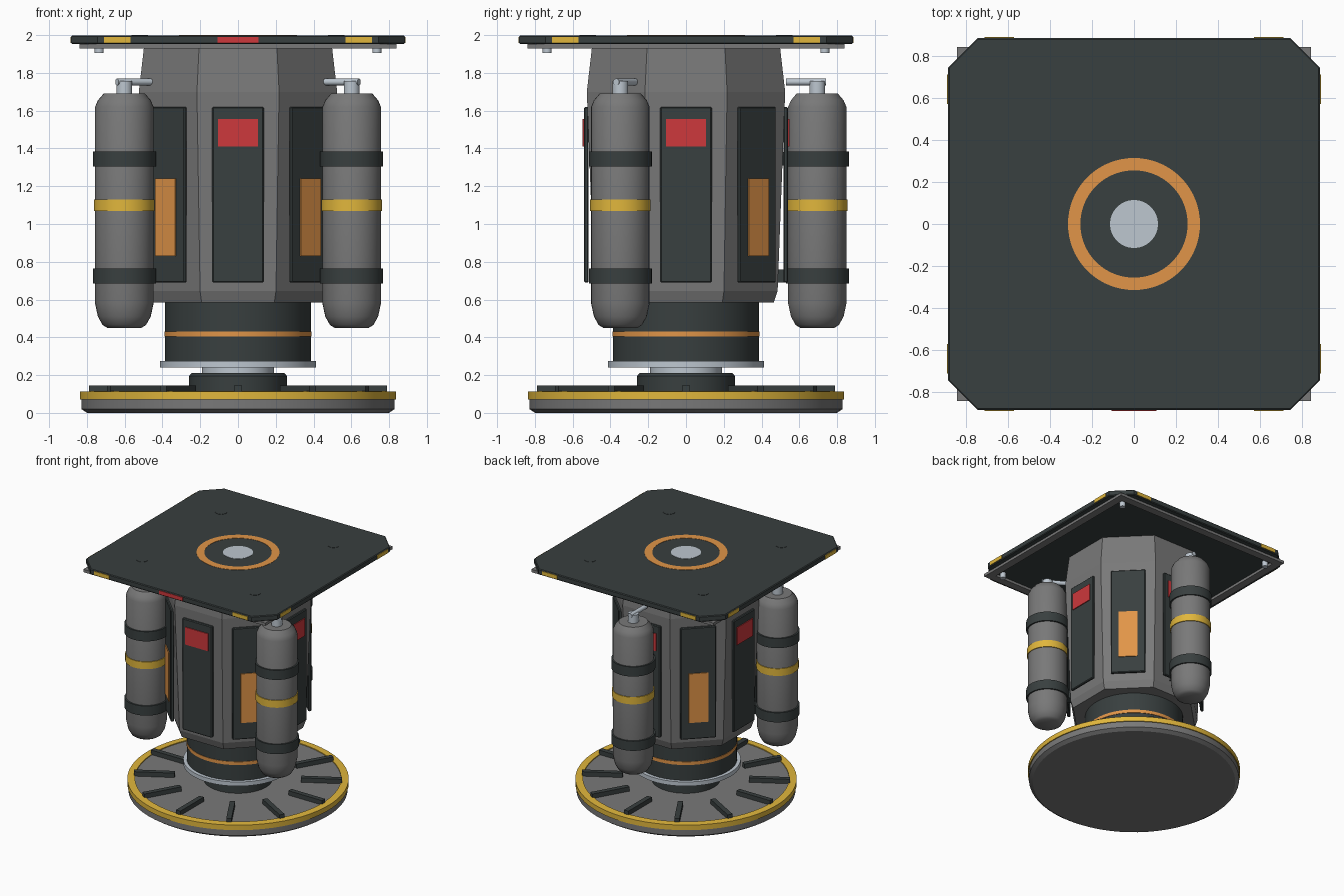
import bpy, bmesh, math
from mathutils import Matrix, Vector

cube = bpy.data.objects.get("Cube")
if cube:
    bpy.data.objects.remove(cube)


def material(name, color):
    m = bpy.data.materials.new(name)
    m.use_nodes = True
    m.diffuse_color = (*color, 1)
    m.node_tree.nodes["Principled BSDF"].inputs["Base Color"].default_value = (*color, 1)
    return m


GREY = material("mid grey", (0.19, 0.19, 0.19))
DARK = material("dark slate", (0.04, 0.05, 0.05))
ORANGE = material("orange", (0.75, 0.30, 0.065))
STEEL = material("pale steel", (0.51, 0.57, 0.63))
YELLOW = material("warning yellow", (0.75, 0.47, 0.045))
RED = material("signal red", (0.61, 0.04, 0.045))


def finish(name, bm, mat, matrix=None, smooth=True):
    bmesh.ops.recalc_face_normals(bm, faces=bm.faces)
    me = bpy.data.meshes.new(name)
    bm.to_mesh(me)
    bm.free()
    ob = bpy.data.objects.new(name, me)
    bpy.context.collection.objects.link(ob)
    me.materials.append(mat)
    if matrix:
        ob.matrix_world = matrix
    if smooth:
        bpy.ops.object.select_all(action='DESELECT')
        ob.select_set(True)
        bpy.context.view_layer.objects.active = ob
        bpy.ops.object.shade_smooth_by_angle(angle=math.radians(32))
    return ob


def lathe(name, profile, mat, matrix=None, sides=48, hollow=False, smooth=True):
    """Turn (radius, height) points about z; hollow closes the profile into a ring."""
    bm = bmesh.new()
    rows = []
    for r, z in profile:
        rows.append([bm.verts.new((r * math.cos(a), r * math.sin(a), z))
                     for a in (math.tau * (i + 0.5) / sides for i in range(sides))])
    pairs = list(zip(rows, rows[1:]))
    if hollow:
        pairs.append((rows[-1], rows[0]))
    else:
        bm.faces.new(rows[0])
        bm.faces.new(rows[-1])
    for a, b in pairs:
        for i in range(sides):
            j = (i + 1) % sides
            bm.faces.new((a[i], a[j], b[j], b[i]))
    return finish(name, bm, mat, matrix, smooth)


def disc(name, r, z0, z1, mat, matrix=None, sides=48):
    return lathe(name, [(r, z0), (r, z1)], mat, matrix, sides)


def ring(name, r0, r1, z0, z1, mat, matrix=None):
    return lathe(name, [(r0, z0), (r1, z0), (r1, z1), (r0, z1)], mat, matrix, hollow=True)


def box(name, lo, hi, mat, matrix=None, bevel=0):
    lo, hi = Vector(lo), Vector(hi)
    bm = bmesh.new()
    bmesh.ops.create_cube(bm, size=1)
    bmesh.ops.transform(bm, verts=bm.verts, matrix=Matrix.Translation((lo + hi) / 2)
                        @ Matrix.Diagonal((*(hi - lo), 1)))
    if bevel:
        bmesh.ops.bevel(bm, geom=bm.edges[:], offset=bevel, segments=1, affect='EDGES')
    return finish(name, bm, mat, matrix, smooth=False)


def turn(degrees):
    return Matrix.Rotation(math.radians(degrees), 4, 'Z')


# Round base with a yellow rim and radial fins
lathe("base_disc", [(0.80, 0), (0.83, 0.02), (0.83, 0.07), (0.82, 0.07), (0.79, 0.108)], GREY, sides=64)
lathe("base_rim", [(0.78, 0.07), (0.838, 0.07), (0.838, 0.112), (0.78, 0.115)],
      YELLOW, sides=64, hollow=True)
for i in range(12):
    box("base_fin", (0.48, -0.02, 0.10), (0.79, 0.02, 0.145), DARK, turn(30 * i))

# Hub and turning neck
lathe("hub", [(0.26, 0.10), (0.26, 0.195), (0.245, 0.212)], DARK)
disc("hub_shaft", 0.19, 0.20, 0.25, STEEL)
disc("neck_flange", 0.415, 0.24, 0.275, STEEL)
disc("neck", 0.387, 0.27, 0.60, DARK)
ring("neck_stripe", 0.38, 0.391, 0.405, 0.432, ORANGE)

# Eight-sided body, given by distance to its flat sides
to_corner = 1 / math.cos(math.pi / 8)
body = [(0.465, 0.585), (0.485, 0.645), (0.525, 1.70), (0.495, 1.96)]
lathe("body", [(r * to_corner, z) for r, z in body], GREY, sides=8, smooth=False)

# Upright panels on every side, alternately marked red and orange
for i in range(8):
    m = turn(45 * i)
    box("body_panel", (0.515, -0.137, 0.69), (0.54, 0.137, 1.62), DARK, m, bevel=0.006)
    if i % 2 == 0:
        box("red_plate", (0.538, -0.105, 1.41), (0.547, 0.105, 1.555), RED, m)
    else:
        box("orange_plate", (0.538, -0.075, 0.83), (0.547, 0.075, 1.24), ORANGE, m)

# Three gas tanks spaced around the body
tank_profile = [(0.09, 0.45), (0.115, 0.465), (0.14, 0.51), (0.155, 0.58),
                (0.155, 1.62), (0.14, 1.655), (0.11, 1.69)]
for angle in (90, 210, 330):
    spin = turn(angle)
    m = spin @ Matrix.Translation((0.695, 0, 0))
    lathe("tank", tank_profile, GREY, m, sides=32)
    for z in (0.685, 1.305):
        ring("tank_strap", 0.15, 0.167, z, z + 0.08, DARK, m)
        box("strap_mount", (0.46, -0.04, z + 0.005), (0.56, 0.04, z + 0.075), DARK, spin)
    ring("tank_stripe", 0.15, 0.161, 1.07, 1.13, YELLOW, m)
    disc("tank_valve", 0.042, 1.68, 1.758, STEEL, m, sides=24)
    along = spin @ Matrix.Translation((0, 0, 1.752)) @ Matrix.Rotation(math.pi / 2, 4, 'Y')
    disc("valve_pipe", 0.018, 0.53, 0.74, STEEL, along, sides=16)

# Top plate with cut corners
half, cut = 0.883, 0.14
bm = bmesh.new()
bmesh.ops.create_cube(bm, size=1)
bmesh.ops.transform(bm, verts=bm.verts, matrix=Matrix.Translation((0, 0, 1.975))
                    @ Matrix.Diagonal((2 * half, 2 * half, 0.046, 1)))
upright = [e for e in bm.edges if abs(e.verts[0].co.z - e.verts[1].co.z) > 0.01]
bmesh.ops.bevel(bm, geom=upright, offset=cut, segments=1, affect='EDGES')
level = [e for e in bm.edges if abs(e.verts[0].co.z - e.verts[1].co.z) < 0.01]
bmesh.ops.bevel(bm, geom=level, offset=0.006, segments=1, affect='EDGES')
finish("top_plate", bm, DARK, smooth=False)

# Frame under the plate, bolts and coloured edge markers on each side
for i in range(4):
    m = turn(90 * i)
    box("under_frame_bar", (0.775, -0.84, 1.93), (0.84, 0.84, 1.954), GREY, m)
    disc("frame_bolt", 0.024, 1.905, 1.955, STEEL, m @ Matrix.Translation((0.735, 0.735, 0)), 16)
    disc("plate_bolt", 0.045, 1.99, 2.0, DARK, m @ Matrix.Translation((0.52, 0.52, 0)), 24)
    for y in (-0.64, 0.64):
        box("edge_marker", (0.88, y - 0.07, 1.959), (0.888, y + 0.07, 1.991), YELLOW, m)
box("front_marker", (0.88, -0.108, 1.959), (0.888, 0.108, 1.991), RED, turn(-90))

# Target rings in the middle of the plate
ring("orange_ring", 0.255, 0.314, 1.99, 2.0, ORANGE)
disc("centre_cap", 0.114, 1.99, 2.0, STEEL)
